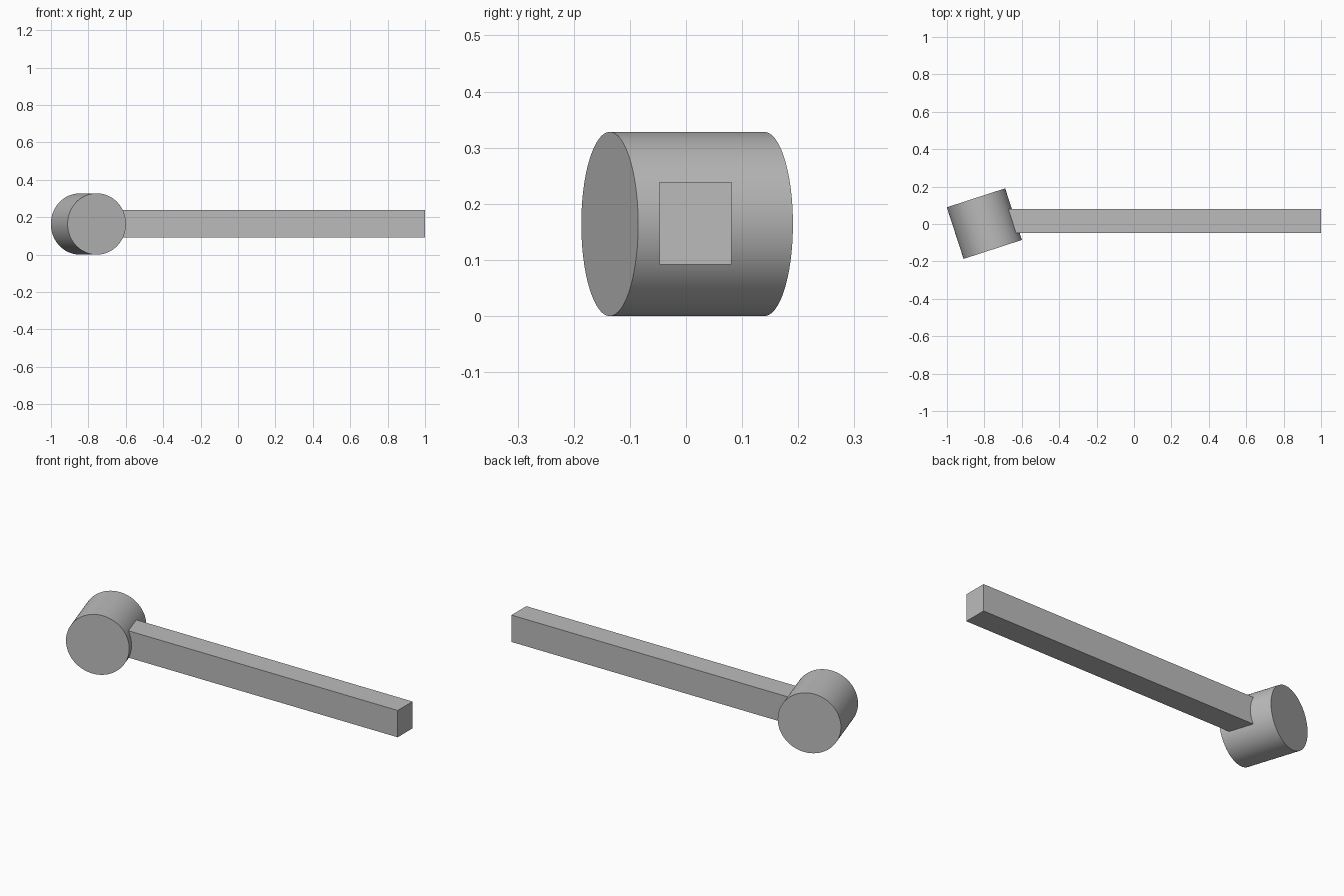
import bpy
import math

cube = bpy.data.objects.get("Cube")
if cube:
    bpy.data.objects.remove(cube, do_unlink=True)

grey = bpy.data.materials.new("plain_grey")
grey.use_nodes = True
colour = (0.5, 0.5, 0.5, 1)
grey.diffuse_color = colour
grey.node_tree.nodes["Principled BSDF"].inputs["Base Color"].default_value = colour


def finish(name):
    obj = bpy.context.object
    obj.name = name
    obj.data.materials.append(grey)
    return obj


# Round head lying on its side, turned slightly from the handle
RADIUS = 0.164
bpy.ops.mesh.primitive_cylinder_add(
    vertices=96, radius=RADIUS, depth=0.29,
    location=(-0.8, 0.002, RADIUS),
    rotation=(math.pi / 2, 0, math.radians(18)))
finish("hammer_head")
bpy.ops.object.shade_smooth_by_angle(angle=math.radians(30))

# Straight rectangular handle, its inner end buried in the head
x0, x1 = -0.74, 1.0
y0, y1 = -0.047, 0.081
z0, z1 = 0.092, 0.239
bpy.ops.mesh.primitive_cube_add(
    size=1, location=((x0 + x1) / 2, (y0 + y1) / 2, (z0 + z1) / 2))
handle = finish("handle")
handle.scale = (x1 - x0, y1 - y0, z1 - z0)
